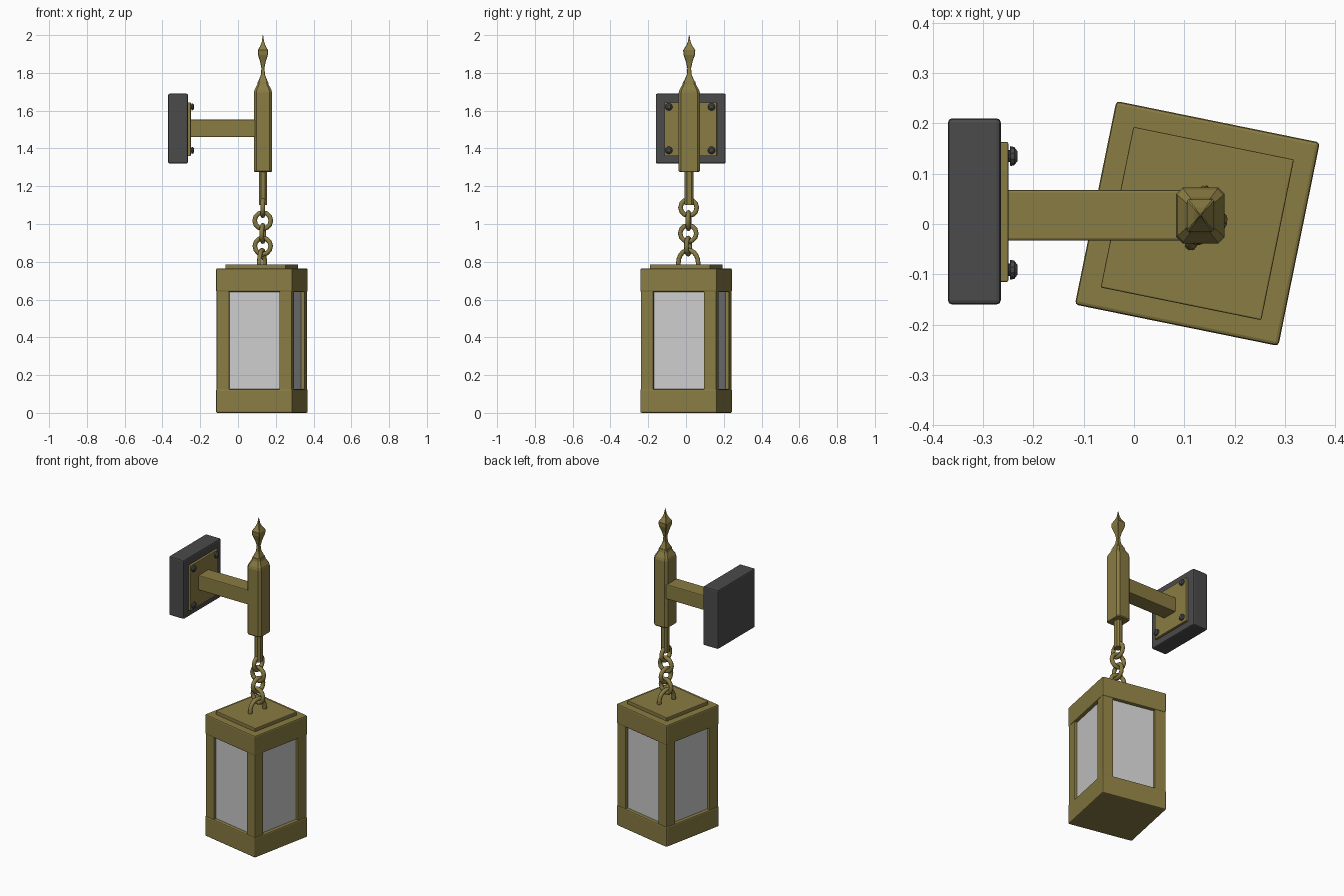
import bpy, bmesh, math
from mathutils import Matrix, Vector

if "Cube" in bpy.data.objects:
    bpy.data.objects.remove(bpy.data.objects["Cube"])


def mat(name, col):
    m = bpy.data.materials.new(name)
    m.diffuse_color = (*col, 1)
    m.use_nodes = True
    m.node_tree.nodes["Principled BSDF"].inputs["Base Color"].default_value = m.diffuse_color
    return m


BRASS = mat("brass", (0.25, 0.20, 0.055))
DARK = mat("dark_grey", (0.07, 0.07, 0.07))
PX, PY = 0.132, 0.017                      # post axis
LAMP = Matrix.Translation((0.126, 0.001, 0)) @ Matrix.Rotation(math.radians(-11.5), 4, 'Z')


def finish(name, bm, material, smooth=False):
    bmesh.ops.recalc_face_normals(bm, faces=bm.faces[:])
    me = bpy.data.meshes.new(name)
    bm.to_mesh(me)
    bm.free()
    ob = bpy.data.objects.new(name, me)
    bpy.context.collection.objects.link(ob)
    if material:
        me.materials.append(material)
    if smooth:
        for p in me.polygons:
            p.use_smooth = True
    return ob


def box(name, lo, hi, material=BRASS, bevel=0.0, matrix=None):
    bm = bmesh.new()
    bmesh.ops.create_cube(bm, size=1)
    for v in bm.verts:
        v.co = Vector([l + (c + 0.5) * (h - l) for c, l, h in zip(v.co, lo, hi)])
    if bevel:
        bmesh.ops.bevel(bm, geom=bm.edges[:], offset=bevel, segments=2, profile=0.5, affect='EDGES')
    ob = finish(name, bm, material)
    if matrix:
        ob.matrix_world = matrix
    return ob


def loft(name, sections):
    """Stack of chamfered rectangles: (z, half x, half y, chamfer)."""
    bm = bmesh.new()
    rings = []
    for z, hx, hy, c in sections:
        pts = [(hx, -hy + c), (hx, hy - c), (hx - c, hy), (-hx + c, hy),
               (-hx, hy - c), (-hx, -hy + c), (-hx + c, -hy), (hx - c, -hy)]
        rings.append([bm.verts.new((PX + x, PY + y, z)) for x, y in pts])
    for a, b in zip(rings, rings[1:]):
        for i in range(8):
            j = (i + 1) % 8
            bm.faces.new((a[i], a[j], b[j], b[i]))
    bm.faces.new(rings[0][::-1])
    bm.faces.new(rings[-1])
    return finish(name, bm, BRASS)


def tube(name, path, r, closed, matrix, sides=8):
    """Round tube along a path lying in the local XZ plane."""
    bm = bmesh.new()
    n = len(path)
    rings = []
    for i, (x, z) in enumerate(path):
        a = path[(i - 1) % n if closed else max(i - 1, 0)]
        b = path[(i + 1) % n if closed else min(i + 1, n - 1)]
        t = Vector((b[0] - a[0], 0, b[1] - a[1])).normalized()
        nrm = Vector((t.z, 0, -t.x))
        rings.append([bm.verts.new(Vector((x, 0, z)) + r * (math.cos(k) * nrm + math.sin(k) * Vector((0, 1, 0))))
                      for k in [math.tau * s / sides for s in range(sides)]])
    for i in range(n if closed else n - 1):
        a, b = rings[i], rings[(i + 1) % n]
        for k in range(sides):
            m = (k + 1) % sides
            bm.faces.new((a[k], a[m], b[m], b[k]))
    if not closed:
        bm.faces.new(rings[0])
        bm.faces.new(rings[-1])
    ob = finish(name, bm, BRASS, True)
    ob.matrix_world = matrix
    return ob


# Wall block, mounting plate and arm
box("wall_block", (-0.37, -0.16, 1.32), (-0.265, 0.21, 1.69), DARK, 0.008)
box("mounting_plate", (-0.27, -0.115, 1.36), (-0.25, 0.163, 1.643), BRASS, 0.003)
box("arm", (-0.255, -0.033, 1.46), (0.1, 0.068, 1.553), BRASS, 0.005)

# Bolts: short shank with a domed head
for y in (-0.091, 0.135):
    for z in (1.39, 1.62):
        bm = bmesh.new()
        prof = [(-0.255, 0.012), (-0.247, 0.012), (-0.246, 0.02), (-0.238, 0.018), (-0.232, 0.010)]
        rings = [[bm.verts.new((x, y + r * math.cos(k * math.tau / 10), z + r * math.sin(k * math.tau / 10)))
                  for k in range(10)] for x, r in prof]
        for a, b in zip(rings, rings[1:]):
            for k in range(10):
                m = (k + 1) % 10
                bm.faces.new((a[k], a[m], b[m], b[k]))
        bm.faces.new(rings[-1])
        finish("bolt", bm, DARK)

# Post, finial and hanging rod
loft("post", [(1.275, 0.044, 0.051, 0.012), (1.281, 0.048, 0.056, 0.013), (1.695, 0.048, 0.056, 0.013),
              (1.71, 0.045, 0.052, 0.012), (1.738, 0.03, 0.036, 0.009), (1.755, 0.027, 0.032, 0.008)])
loft("finial", [(1.75, 0.026, 0.031, 0.003), (1.765, 0.021, 0.024, 0.003), (1.79, 0.011, 0.013, 0.002),
                (1.825, 0.008, 0.010, 0.002), (1.86, 0.015, 0.018, 0.002), (1.895, 0.026, 0.030, 0.003),
                (1.92, 0.027, 0.032, 0.003), (1.945, 0.013, 0.016, 0.002), (1.965, 0.006, 0.007, 0.001),
                (2.0, 0.001, 0.001, 0.0003)])
loft("hanging_rod", [(1.1, 0.021, 0.024, 0.011), (1.28, 0.021, 0.024, 0.011)])

# Chain links, alternating direction
for i, z in enumerate((1.087, 1.018, 0.95, 0.883)):
    ring = [(0.043 * math.cos(math.tau * k / 12), 0.043 * math.sin(math.tau * k / 12)) for k in range(12)]
    ang = math.radians((90 if i % 2 == 0 else 0) - 4 * i)
    tube("chain_link", ring, 0.0125, True,
         Matrix.Translation((0.131, 0.014 - 0.001 * i, z)) @ Matrix.Rotation(ang, 4, 'Z'))

# Handle loop on the lantern top
arch = [(0.054, 0.775)] + [(0.054 * math.cos(math.pi * k / 10), 0.795 + 0.066 * math.sin(math.pi * k / 10))
                           for k in range(11)] + [(-0.054, 0.775)]
tube("handle_loop", arch, 0.0125, False,
     Matrix.Translation((0.127, 0.012, 0)) @ Matrix.Rotation(math.radians(75), 4, 'Z'))

# Lantern body
H = 0.2065
box("bottom_cap", (-H, -H, 0), (H, H, 0.126), BRASS, 0.007, LAMP)
box("top_cap", (-H, -H, 0.64), (H, H, 0.765), BRASS, 0.007, LAMP)
box("top_plate", (-0.163, -0.163, 0.755), (0.163, 0.163, 0.786), BRASS, 0.003, LAMP)
box("glass", (-0.185, -0.185, 0.11), (0.185, 0.185, 0.655), None, 0, LAMP)
for sx in (-1, 1):
    for sy in (-1, 1):
        xs, ys = sorted((sx * 0.136, sx * 0.203)), sorted((sy * 0.136, sy * 0.203))
        box("corner_bar", (xs[0], ys[0], 0.11), (xs[1], ys[1], 0.655), BRASS, 0.003, LAMP)
